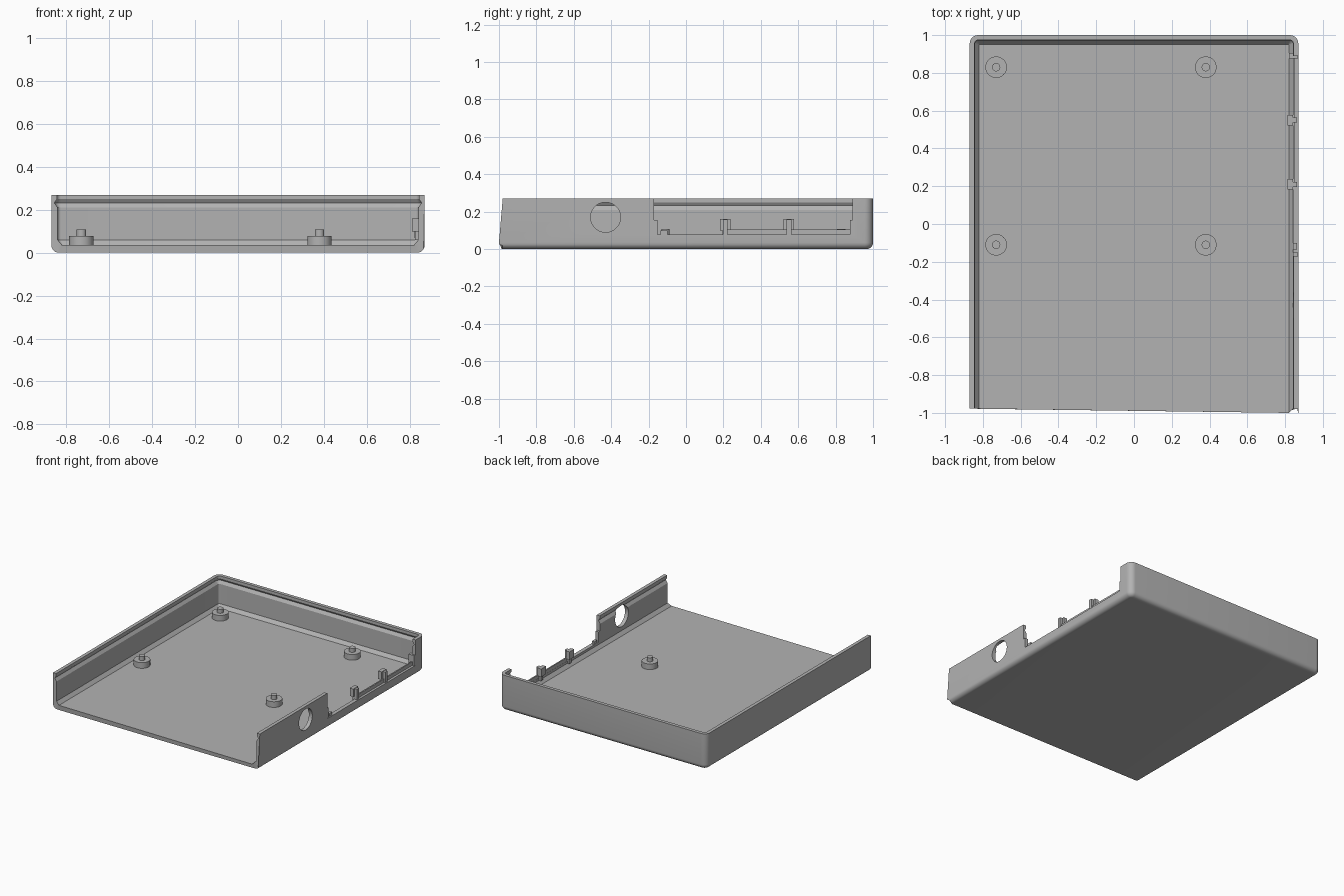
import bpy, bmesh, math

if "Cube" in bpy.data.objects:
    bpy.data.objects.remove(bpy.data.objects["Cube"])

grey = bpy.data.materials.new("light_grey_plastic")
grey.diffuse_color = (0.45, 0.45, 0.45, 1)
grey.use_nodes = True
grey.node_tree.nodes["Principled BSDF"].inputs["Base Color"].default_value = grey.diffuse_color

HALF_X, BACK_Y, TOP_Z, FLOOR_Z = 0.87, 1.0, 0.27, 0.035
CORNER = 0.045


def make_object(name, bm):
    bmesh.ops.recalc_face_normals(bm, faces=bm.faces[:])
    me = bpy.data.meshes.new(name)
    bm.to_mesh(me)
    bm.free()
    me.materials.append(grey)
    ob = bpy.data.objects.new(name, me)
    bpy.context.collection.objects.link(ob)
    return ob


def add_box(bm, x0, x1, y0, y1, z0, z1):
    verts = bmesh.ops.create_cube(bm, size=1)["verts"]
    for v in verts:
        v.co.x = x1 if v.co.x > 0 else x0
        v.co.y = y1 if v.co.y > 0 else y0
        v.co.z = z1 if v.co.z > 0 else z0


def box(name, *dims):
    bm = bmesh.new()
    add_box(bm, *dims)
    return make_object(name, bm)


def lathe(name, profile, n=40):
    bm = bmesh.new()
    rings = [[bm.verts.new((r * math.cos(2 * math.pi * i / n),
                            r * math.sin(2 * math.pi * i / n), z))
              for i in range(n)] for r, z in profile]
    for a, b in zip(rings, rings[1:]):
        for i in range(n):
            bm.faces.new((a[i], a[(i + 1) % n], b[(i + 1) % n], b[i]))
    bm.faces.new(rings[0])
    bm.faces.new(rings[-1])
    return make_object(name, bm)


def smooth(ob):
    bpy.ops.object.select_all(action='DESELECT')
    ob.select_set(True)
    bpy.context.view_layer.objects.active = ob
    bpy.ops.object.shade_smooth_by_angle(angle=math.radians(30))


# Wall section as (inset, height): rounded bottom, rim, snap groove, floor chamfer
R = 0.035
section = [(R - R * math.sin(a), R - R * math.cos(a))
           for a in (math.pi / 2 * i / 6 for i in range(7))]
section += [(0, TOP_Z), (0.026, TOP_Z), (0.026, 0.25), (0.014, 0.232),
            (0.029, 0.21), (0.029, 0.06), (0.05, FLOOR_Z)]


def outline(d, z):
    """U-shaped plan: open front, two rounded back corners."""
    r = max(CORNER - d, 0.005)
    cx, cy = HALF_X - d - r, BACK_Y - d - r
    right_front = -0.985 if z < 0.001 else (-1.0 if 0.02 < z < 0.05 else -0.98)
    pts = [(-HALF_X + d, -0.978)]
    for centre, start in ((-cx, math.pi), (cx, math.pi / 2)):
        for i in range(9):
            a = start - math.pi / 2 * i / 8
            pts.append((centre + r * math.cos(a), cy + r * math.sin(a)))
    pts.append((HALF_X - d, right_front))
    return pts


# Tray: sweep the section round the open-fronted plan
bm = bmesh.new()
rings = [[bm.verts.new((x, y, z)) for x, y in outline(d, z)] for d, z in section]
for a, b in zip(rings, rings[1:]):
    for i in range(len(a) - 1):
        bm.faces.new((a[i], a[i + 1], b[i + 1], b[i]))
bm.faces.new(rings[0])
bm.faces.new(rings[-1])
bm.faces.new([r[0] for r in rings])
bm.faces.new([r[-1] for r in rings])
bm.faces.new((rings[0][0], rings[0][-1], rings[-1][-1], rings[-1][0]))
tray = make_object("case_tray", bm)

# Port opening and round hole in the right wall
port = box("port_cutter", 0.79, 0.92, -0.17, 0.89, 0.078, 0.35)
hole = lathe("hole_cutter", [(0.08, -0.08), (0.08, 0.08)], 48)
hole.rotation_euler = (0, math.pi / 2, 0)
hole.location = (0.86, -0.43, 0.17)
bpy.context.view_layer.objects.active = tray
for cutter in (port, hole):
    cutter.hide_render = True
    mod = tray.modifiers.new(cutter.name, 'BOOLEAN')
    mod.operation = 'DIFFERENCE'
    mod.solver = 'EXACT'
    mod.object = cutter
    bpy.context.view_layer.update()
    bpy.ops.object.modifier_apply(modifier=mod.name)
    bpy.data.objects.remove(cutter)
smooth(tray)

# Board standoffs with locating pins
for i, (x, y) in enumerate([(-0.73, 0.83), (0.38, 0.83), (-0.73, -0.11), (0.38, -0.11)]):
    ob = lathe(f"standoff_{i + 1}", [(0.057, FLOOR_Z - 0.01), (0.057, 0.078),
                                    (0.022, 0.078), (0.022, 0.108)])
    ob.location = (x, y, 0)
    smooth(ob)

# T-shaped dividers standing in the port opening
for i, y in enumerate((0.21, 0.55)):
    bm = bmesh.new()
    add_box(bm, 0.812, 0.842, y - 0.028, y + 0.028, 0.10, 0.16)
    add_box(bm, 0.825, 0.842, y - 0.014, y + 0.014, 0.06, 0.11)
    add_box(bm, 0.84, 0.862, y - 0.013, y + 0.013, 0.07, 0.158)
    make_object(f"port_divider_{i + 1}", bm)

# Low sills between dividers, and stepped jambs at both ends of the opening
for i, (y0, y1) in enumerate(((0.22, 0.54), (0.56, 0.89))):
    box(f"port_sill_{i + 1}", 0.842, 0.852, y0, y1, 0.07, 0.105)
box("front_jamb", 0.842, 0.868, -0.172, -0.152, 0.07, 0.155)
box("back_jamb", 0.82, 0.868, 0.876, 0.905, 0.07, 0.155)
box("port_stop", 0.842, 0.862, -0.135, -0.10, 0.07, 0.10)
